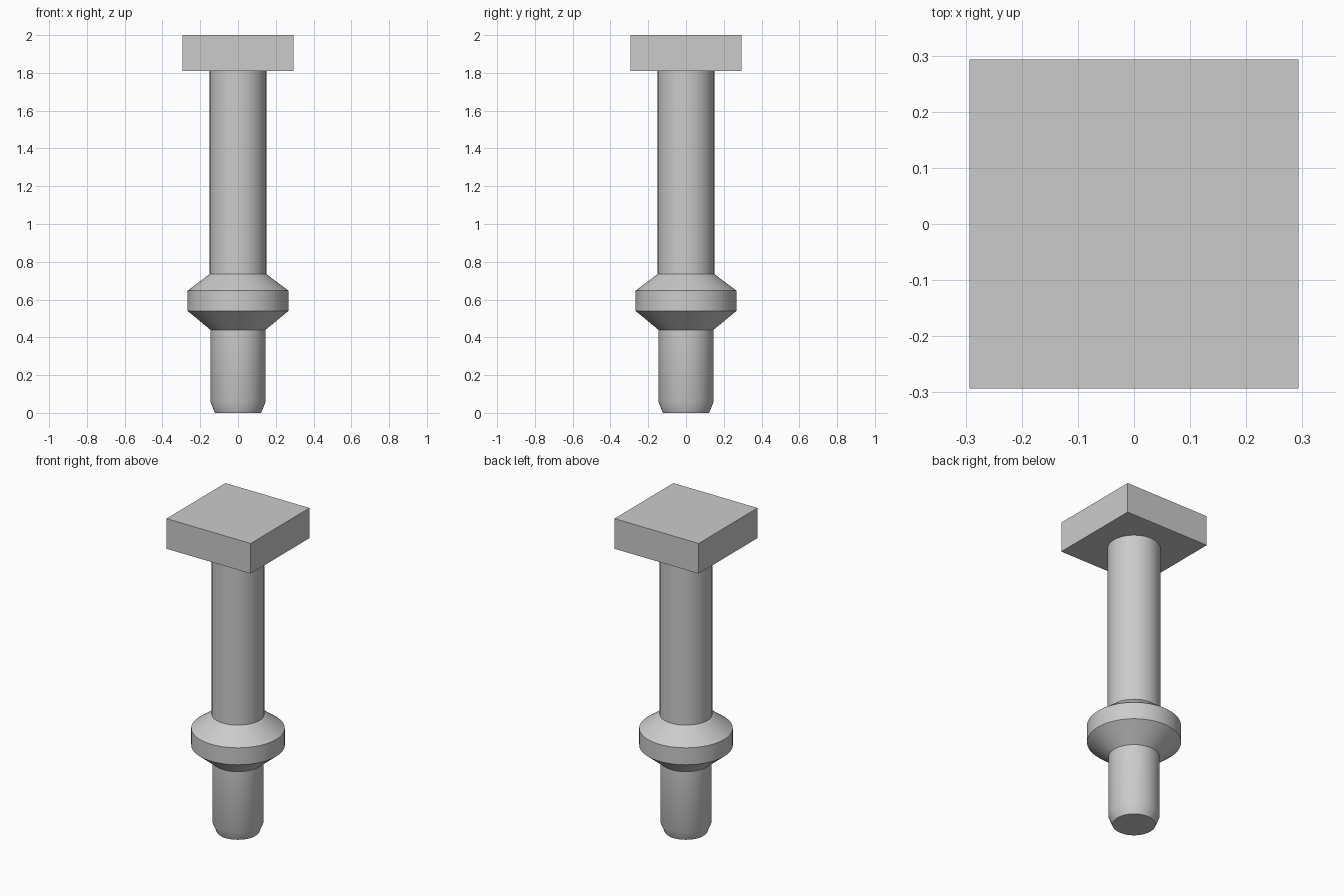
import bpy
import bmesh
from math import radians

cube = bpy.data.objects.get("Cube")
if cube:
    bpy.data.objects.remove(cube, do_unlink=True)

steel = bpy.data.materials.new("grey steel")
steel.use_nodes = True
GREY = (0.6, 0.6, 0.6, 1)
steel.diffuse_color = GREY
steel.node_tree.nodes["Principled BSDF"].inputs["Base Color"].default_value = GREY


def add_object(name, bm):
    bmesh.ops.recalc_face_normals(bm, faces=bm.faces)
    mesh = bpy.data.meshes.new(name)
    bm.to_mesh(mesh)
    bm.free()
    mesh.materials.append(steel)
    obj = bpy.data.objects.new(name, mesh)
    bpy.context.collection.objects.link(obj)
    return obj


def turned_part(name, profile, sides=64):
    """Stack circles of (radius, height) and skin them into a closed solid."""
    bm = bmesh.new()
    rings = []
    for radius, z in profile:
        ring = bmesh.ops.create_circle(bm, segments=sides, radius=radius)["verts"]
        for v in ring:
            v.co.z = z
        rings.append(ring)
    for low, high in zip(rings, rings[1:]):
        for i in range(sides):
            j = (i + 1) % sides
            bm.faces.new((low[i], low[j], high[j], high[i]))
    bm.faces.new(rings[0])
    bm.faces.new(rings[-1])
    obj = add_object(name, bm)
    bpy.ops.object.select_all(action="DESELECT")
    obj.select_set(True)
    bpy.context.view_layer.objects.active = obj
    bpy.ops.object.shade_smooth_by_angle(angle=radians(30))
    return obj


# Chamfered tip, double-coned collar and shaft, turned as one piece
turned_part("shaft_with_collar", [
    (0.122, 0), (0.146, 0.058), (0.146, 0.44),
    (0.267, 0.54), (0.267, 0.647), (0.15, 0.735), (0.15, 1.81),
])

# Square head
bm = bmesh.new()
bmesh.ops.create_cube(bm, size=1)
bmesh.ops.scale(bm, vec=(0.586, 0.586, 0.19), verts=bm.verts)
bmesh.ops.translate(bm, vec=(0, 0, 1.905), verts=bm.verts)
add_object("square_head", bm)
